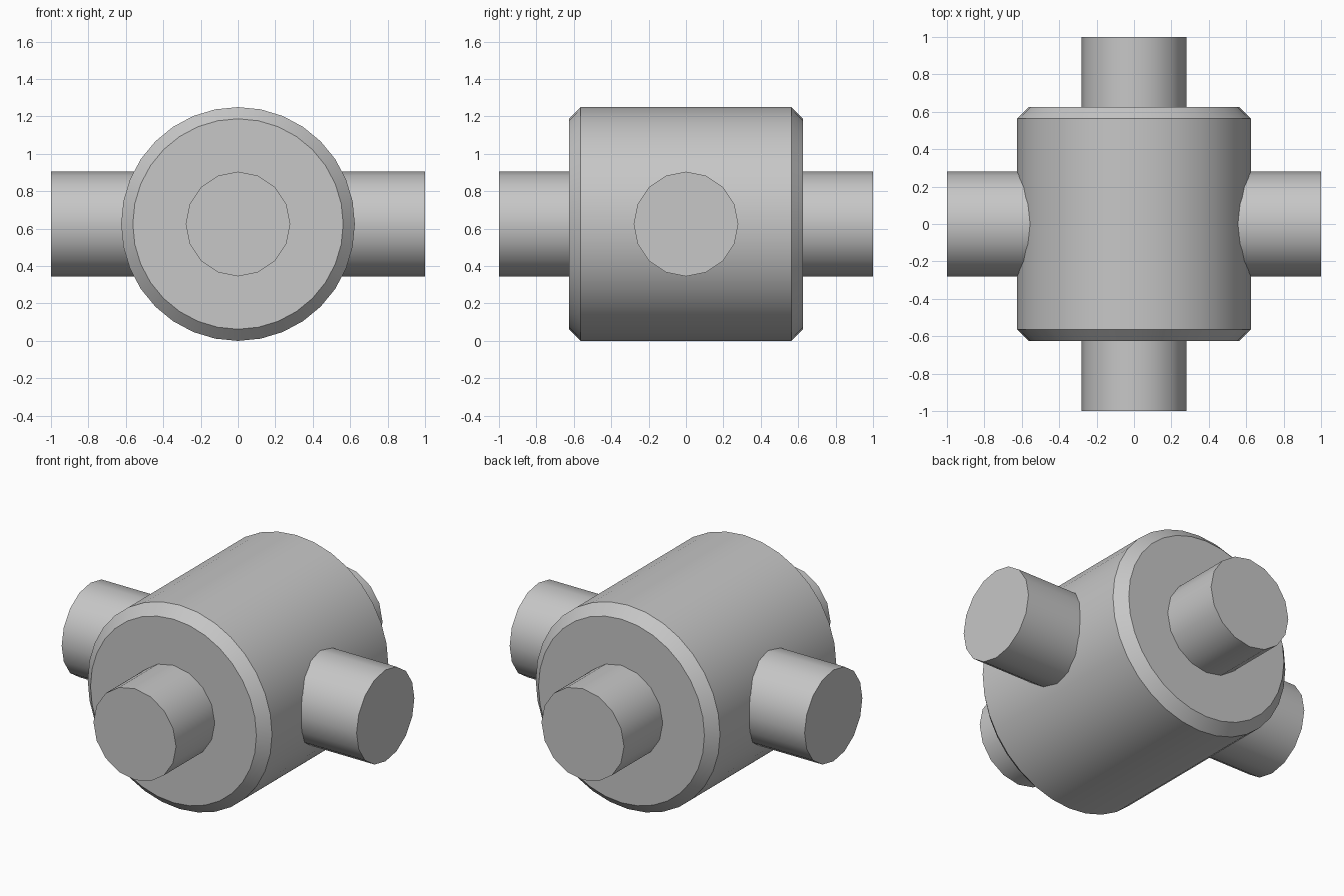
import bpy
from math import pi, radians

HUB_RADIUS = 0.625
HUB_HALF = 0.625
PIN_RADIUS = 0.28

cube = bpy.data.objects.get("Cube")
if cube:
    bpy.data.objects.remove(cube, do_unlink=True)

grey = bpy.data.materials.new("grey_metal")
grey.use_nodes = True
colour = (0.57, 0.57, 0.57, 1)
grey.diffuse_color = colour
grey.node_tree.nodes["Principled BSDF"].inputs["Base Color"].default_value = colour


def cylinder(name, sides, radius, length, location, rotation):
    """Add a capped cylinder in the shared material."""
    bpy.ops.mesh.primitive_cylinder_add(
        vertices=sides, radius=radius, depth=length,
        location=location, rotation=rotation)
    obj = bpy.context.object
    obj.name = name
    obj.data.materials.append(grey)
    return obj


def smooth(obj):
    bpy.ops.object.select_all(action="DESELECT")
    obj.select_set(True)
    bpy.context.view_layer.objects.active = obj
    bpy.ops.object.shade_smooth_by_angle(angle=radians(30))


# Round hub lying along y, with chamfered rims
along_y = (pi / 2, 0, 0)
along_x = (0, pi / 2, 0)
hub = cylinder("hub", 32, HUB_RADIUS, 2 * HUB_HALF, (0, 0, HUB_RADIUS), along_y)
chamfer = hub.modifiers.new("rim_chamfer", "BEVEL")
chamfer.width = 0.062
chamfer.segments = 1
chamfer.limit_method = "ANGLE"
chamfer.angle_limit = radians(60)
bpy.ops.object.modifier_apply(modifier=chamfer.name)
smooth(hub)

# Four pins standing out from the hub, front/back and left/right
for name, axis, sign, root in (
        ("front_pin", 1, -1, 0.6), ("back_pin", 1, 1, 0.6),
        ("left_pin", 0, 1, 0.53), ("right_pin", 0, -1, 0.53)):
    centre = [0, 0, HUB_RADIUS]
    centre[axis] = sign * (1 + root) / 2
    pin = cylinder(name, 16, PIN_RADIUS, 1 - root, centre,
                   along_y if axis else along_x)
    smooth(pin)
